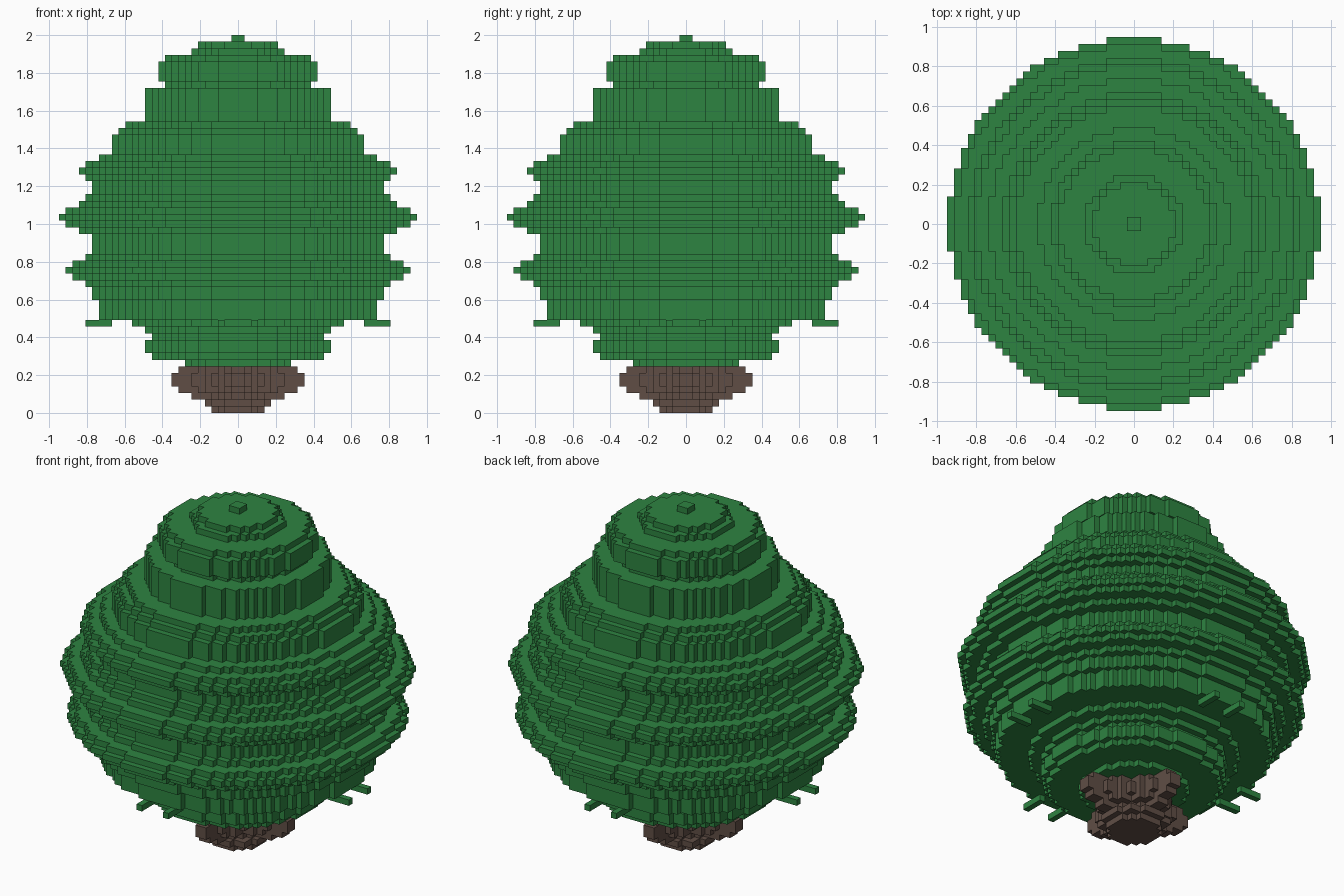
import bpy
import bmesh
import math

default = bpy.data.objects.get("Cube")
if default:
    bpy.data.objects.remove(default, do_unlink=True)

VOXEL = 2 / 57


def material(name, color):
    mat = bpy.data.materials.new(name)
    mat.use_nodes = True
    rgba = (*color, 1)
    mat.diffuse_color = rgba
    mat.node_tree.nodes["Principled BSDF"].inputs["Base Color"].default_value = rgba
    return mat


def disc_inside(x, y, reach):
    return x * x + y * y <= reach * reach * 0.99


def star_inside(x, y, reach):
    # Four root lobes along the axes with hollows between them
    return math.sqrt(abs(x)) + math.sqrt(abs(y)) <= math.sqrt(reach - 0.4) + math.sqrt(0.6)


def row_widths(reach, inside):
    return [sum(inside(i + 0.5, j + 0.5, reach) for i in range(reach))
            for j in range(reach)]


def add_prism(bm, outline, bottom, height):
    verts = [bm.verts.new((x * VOXEL, y * VOXEL, bottom * VOXEL)) for x, y in outline]
    face = bm.faces.new(verts)
    top = bmesh.ops.extrude_face_region(bm, geom=[face])
    moved = [v for v in top["geom"] if isinstance(v, bmesh.types.BMVert)]
    bmesh.ops.translate(bm, verts=moved, vec=(0, 0, height * VOXEL))


def add_layer(bm, reach, bottom, height, inside):
    # Stepped outline: one quadrant, mirrored to a half, mirrored to the whole
    quarter = []
    for j, width in enumerate(row_widths(reach, inside)):
        if quarter and quarter[-1][0] == width:
            quarter[-1] = (width, j + 1)
        else:
            if quarter or j == 0:
                quarter.append((width, j))
            quarter.append((width, j + 1))
    quarter = [p for p in quarter if p[1] > 0]
    half = [(x, -y) for x, y in reversed(quarter)] + quarter
    add_prism(bm, half + [(-x, -y) for x, y in half], bottom, height)


def add_box(bm, x0, x1, y0, y1, bottom):
    add_prism(bm, [(x0, y0), (x1, y0), (x1, y1), (x0, y1)], bottom, 1)


def finish(name, bm, mat):
    bmesh.ops.recalc_face_normals(bm, faces=bm.faces)
    mesh = bpy.data.meshes.new(name)
    bm.to_mesh(mesh)
    bm.free()
    mesh.materials.append(mat)
    obj = bpy.data.objects.new(name, mesh)
    bpy.context.collection.objects.link(obj)
    return obj


def stack(name, layers, bottom, inside, mat):
    bm = bmesh.new()
    for reach, height in layers:
        add_layer(bm, reach, bottom, height, inside)
        bottom += height
    return finish(name, bm, mat)


leaf_green = material("leaf green", (0.027, 0.23, 0.053))
bark_brown = material("bark brown", (0.117, 0.076, 0.06))

# Trunk: a round foot below four flaring lobes, as (reach, layers)
stack("trunk_foot", [(4, 1), (5, 1)], 0, disc_inside, bark_brown)
stack("trunk_lobes", [(7, 1), (9, 1), (10, 2), (9, 1)], 2, star_inside, bark_brown)

# Foliage: tiers of stepped discs, as (reach, layers)
lower_tier = [(8, 1), (13, 1), (14, 2), (13, 1), (14, 1), (16, 1), (21, 3), (22, 2)]
middle_tier = [(23, 1), (25, 1), (26, 1), (25, 1), (23, 1), (22, 3), (24, 1), (26, 1),
               (27, 1), (26, 1), (24, 1), (23, 1), (22, 2), (23, 1), (24, 1), (23, 1)]
upper_tier = [(21, 1), (19, 3), (18, 1), (17, 1), (14, 5), (11, 1), (12, 3),
              (11, 1), (7, 1), (6, 1), (1, 1)]
bottom = 7
for name, tier in (("lower_foliage", lower_tier), ("middle_foliage", middle_tier),
                   ("upper_foliage", upper_tier)):
    stack(name, tier, bottom, disc_inside, leaf_green)
    bottom += sum(height for _, height in tier)

# Paired twigs poking out below the canopy on all four sides
bm = bmesh.new()
for side in (-1, 1):
    for offset in (-3, 2):
        ends = sorted((side * 19, side * 23))
        add_box(bm, *ends, offset, offset + 1, 13)
        add_box(bm, offset, offset + 1, *ends, 13)
finish("twigs", bm, leaf_green)
